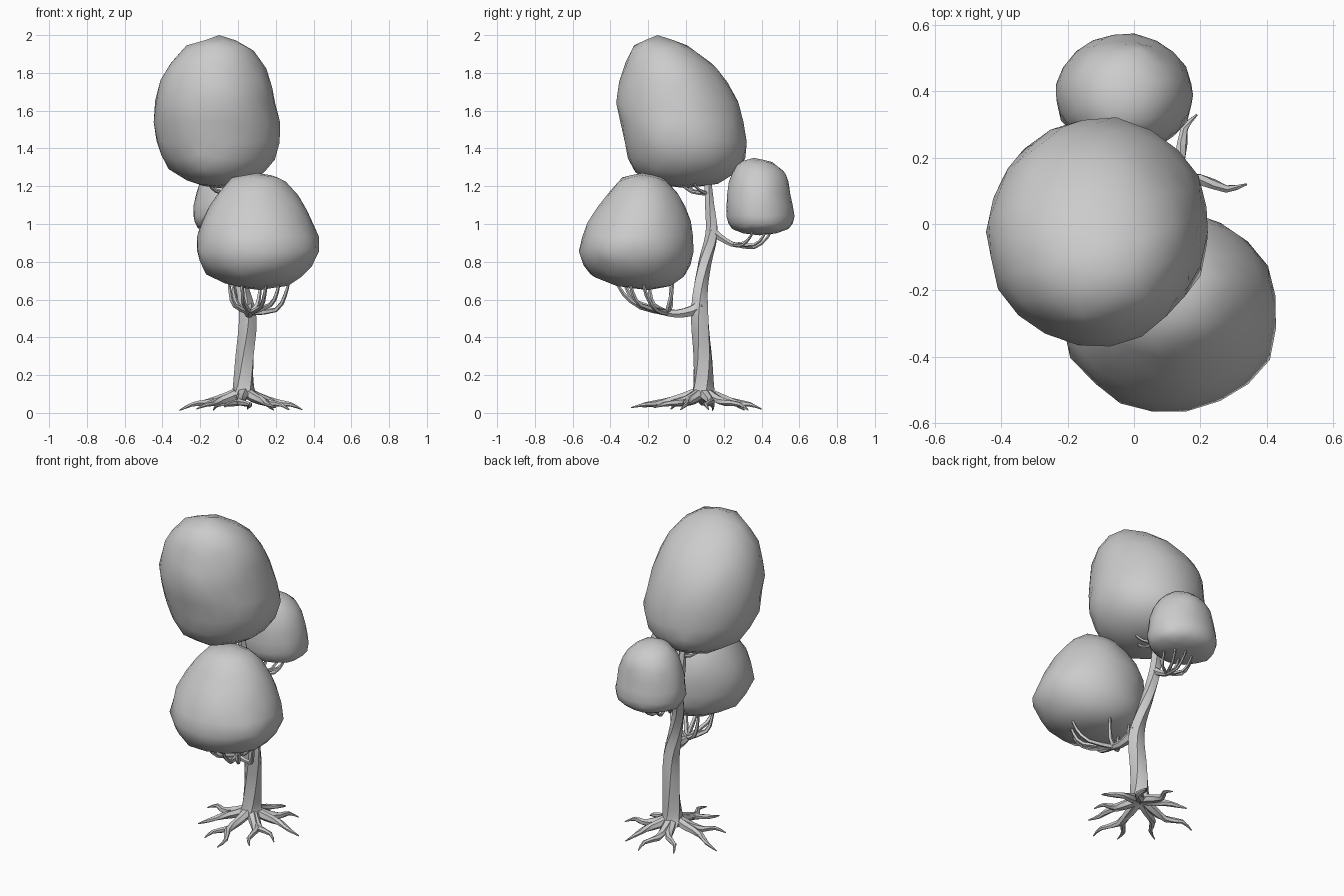
import bpy, bmesh, math, random
from mathutils import Vector, noise

if "Cube" in bpy.data.objects:
    bpy.data.objects.remove(bpy.data.objects["Cube"])

random.seed(4)


def finish(name, bm, angle):
    bmesh.ops.recalc_face_normals(bm, faces=bm.faces)
    me = bpy.data.meshes.new(name)
    bm.to_mesh(me)
    bm.free()
    ob = bpy.data.objects.new(name, me)
    bpy.context.collection.objects.link(ob)
    bpy.ops.object.select_all(action='DESELECT')
    ob.select_set(True)
    bpy.context.view_layer.objects.active = ob
    bpy.ops.object.shade_smooth_by_angle(angle=math.radians(angle))
    return ob


def spline(pts, steps):
    """Catmull-Rom through points of (x, y, z, radius)."""
    p = [Vector(q) for q in pts]
    p = [2 * p[0] - p[1]] + p + [2 * p[-1] - p[-2]]
    out = []
    for i in range(1, len(p) - 2):
        a, b, c, d = p[i - 1:i + 3]
        for k in range(steps):
            t = k / steps
            out.append(0.5 * (2 * b + (c - a) * t + (2 * a - 5 * b + 4 * c - d) * t * t
                              + (3 * b - a - 3 * c + d) * t ** 3))
    return out + [p[-2]]


def tube(name, pts, sides=6, steps=2, twist=0.0, ridge=0.0):
    path = spline(pts, steps)
    bm = bmesh.new()
    rings = []
    for i, q in enumerate(path):
        a, b = path[max(i - 1, 0)].xyz, path[min(i + 1, len(path) - 1)].xyz
        rot = Vector((0, 0, 1)).rotation_difference((b - a).normalized())
        ring = []
        for s in range(sides):
            ang = math.tau * s / sides + twist * i
            r = max(q.w, 0.002) * (1 + ridge * (-1) ** s)
            ring.append(bm.verts.new(q.xyz + rot @ Vector((r * math.cos(ang), r * math.sin(ang), 0))))
        rings.append(ring)
    for r0, r1 in zip(rings, rings[1:]):
        for s in range(sides):
            n = (s + 1) % sides
            bm.faces.new((r0[s], r0[n], r1[n], r1[s]))
    bm.faces.new(rings[-1])
    return finish(name, bm, 40)


def crown(name, rows):
    """Icosphere reshaped by rows of (z, xmin, xmax, ymin, ymax), top to bottom."""
    bm = bmesh.new()
    bmesh.ops.create_icosphere(bm, subdivisions=3, radius=1)
    for v in bm.verts:
        u = math.acos(max(-1, min(1, v.co.z))) / math.pi * (len(rows) - 1)
        i = min(int(u), len(rows) - 2)
        z, x0, x1, y0, y1 = Vector(rows[i]).lerp(Vector(rows[i + 1]), u - i)
        d = Vector((v.co.x, v.co.y))
        if d.length > 1e-5:
            d.normalize()
        lump = 1 + 0.035 * noise.noise(v.co * 3.5)
        v.co = ((x0 + x1) / 2 + d.x * (x1 - x0) / 2 * lump,
                (y0 + y1) / 2 + d.y * (y1 - y0) / 2 * lump, z)
    return finish(name, bm, 60)


# Foliage crowns
crown("top_crown", [(2.0, -.1, -.1, -.15, -.15), (1.95, -.27, .06, -.28, .01),
                    (1.81, -.4, .16, -.34, .19), (1.63, -.445, .2, -.375, .29),
                    (1.45, -.44, .235, -.33, .32), (1.30, -.38, .18, -.3, .31),
                    (1.21, -.24, .05, -.18, .17), (1.19, -.1, -.1, 0, 0)])
crown("front_crown", [(1.27, .1, .1, -.23, -.23), (1.25, -.03, .23, -.34, -.12),
                      (1.14, -.13, .33, -.43, -.02), (1.0, -.2, .4, -.53, .035),
                      (.87, -.225, .445, -.575, .04), (.74, -.18, .37, -.53, .015),
                      (.67, -.04, .26, -.37, -.08), (.65, .12, .12, -.2, -.2)])
crown("back_crown", [(1.35, -.03, -.03, .36, .36), (1.33, -.12, .06, .28, .46),
                     (1.26, -.19, .13, .235, .54), (1.15, -.225, .17, .215, .555),
                     (1.05, -.24, .18, .21, .575), (.98, -.22, .17, .23, .56),
                     (.95, -.12, .07, .3, .48), (.94, -.03, -.03, .39, .39)])

# Trunk
tube("trunk", [(.03, .09, .085, .07), (.03, .09, .14, .055), (.038, .09, .3, .048),
               (.05, .075, .5, .046), (.02, .075, .65, .038), (-.02, .1, .8, .034),
               (-.038, .138, .95, .032), (-.055, .125, 1.1, .024), (-.06, .11, 1.28, .016)],
     sides=10, steps=3, twist=0.12, ridge=0.07)

# Limbs carrying the front and back crowns
tube("front_limb", [(.05, .08, .57, .034), (.055, .03, .54, .03), (.06, -.05, .525, .023),
                    (.07, -.13, .535, .017)])
tube("back_limb", [(-.035, .13, .97, .026), (-.035, .18, .93, .02), (-.035, .24, .895, .015),
                   (-.03, .29, .885, .012)])

# Twigs: start, (elbow, tip) pairs, start radius
fans = {
    "front_twig": ((.065, -.1, .53), .016,
                   [((.2, -.16, .545), (.27, -.23, .70)), ((-.02, -.17, .57), (-.05, -.2, .70)),
                    ((.12, -.24, .56), (.15, -.37, .70)), ((.03, -.25, .58), (.02, -.33, .70)),
                    ((.17, -.24, .57), (.22, -.3, .70)), ((.1, -.09, .57), (.12, -.07, .70)),
                    ((.0, -.08, .57), (-.03, -.08, .70))]),
    "back_twig": ((-.035, .25, .892), .011,
                  [((.04, .3, .89), (.08, .36, .98)), ((-.1, .3, .89), (-.13, .36, .98)),
                   ((-.02, .36, .875), (-.01, .46, .98)), ((-.07, .35, .88), (-.08, .43, .98)),
                   ((.02, .36, .89), (.05, .43, .98)), ((-.04, .31, .9), (-.04, .36, .98))]),
    "top_twig": ((-.058, .115, 1.16), .011,
                 [((-.12, .04, 1.175), (-.17, -.02, 1.25)), ((-.05, .03, 1.17), (-.04, -.04, 1.25)),
                  ((-.01, .07, 1.18), (.03, .03, 1.25)), ((-.12, .12, 1.18), (-.18, .12, 1.25))]),
}
for name, (start, rad, ends) in fans.items():
    for i, (elbow, tip) in enumerate(ends):
        s, e, t = Vector(start), Vector(elbow), Vector(tip)
        out = e.lerp(t, 0.5) + (t.xy - e.xy).to_3d() * 0.2
        tube(f"{name}_{i + 1}", [(*s, rad), (*e, rad * .8), (*out, rad * .65), (*t, rad * .4)], sides=5)

# Roots spreading from the trunk base
tips = [(.34, .12), (.19, .33), (.05, .40), (-.13, .31), (-.31, .14),
        (-.22, -.08), (-.07, -.23), (.06, -.29), (.2, -.17), (.27, -.03)]
base = Vector((.03, .09))
for i, tip in enumerate(tips):
    d = Vector(tip) - base
    side = Vector((-d.y, d.x)) * 0.09 * (-1) ** i
    pts = []
    for f, z, r, w in [(.06, .11, .03, 0), (.28, .08, .026, .5), (.55, .056, .019, 1),
                       (.8, .045, .012, -.3), (1, .012 + .02 * random.random(), .003, 0)]:
        p = base + d * f + side * w
        pts.append((p.x, p.y, z, r))
    tube(f"root_{i + 1}", pts, sides=6)
